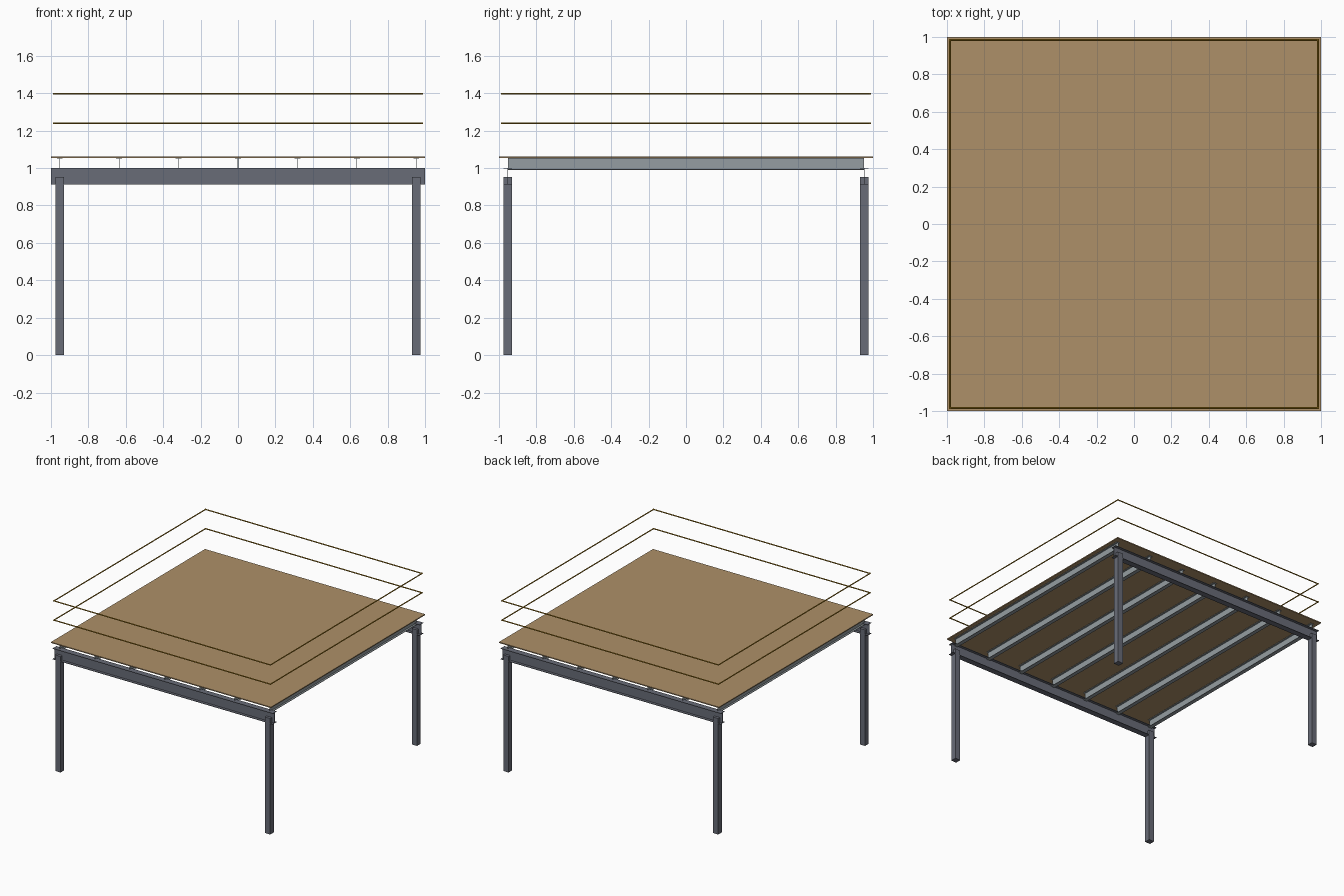
import bpy
import math

cube = bpy.data.objects.get("Cube")
if cube:
    bpy.data.objects.remove(cube, do_unlink=True)


def material(name, rgb):
    m = bpy.data.materials.new(name)
    m.use_nodes = True
    m.diffuse_color = (*rgb, 1)
    m.node_tree.nodes["Principled BSDF"].inputs["Base Color"].default_value = (*rgb, 1)
    return m


dark_steel = material("dark steel", (0.14, 0.15, 0.185))
light_steel = material("light steel", (0.30, 0.34, 0.36))
timber = material("tan timber", (0.42, 0.28, 0.14))
gold = material("dark gold", (0.42, 0.22, 0.01))


def mesh_object(name, verts, faces, mat):
    me = bpy.data.meshes.new(name)
    me.from_pydata(verts, [], faces)
    me.materials.append(mat)
    ob = bpy.data.objects.new(name, me)
    bpy.context.collection.objects.link(ob)
    return ob


def box(name, size, centre, mat):
    verts = [tuple(c + s * d / 2 for c, s, d in zip(centre, size, (i, j, k)))
             for i in (-1, 1) for j in (-1, 1) for k in (-1, 1)]
    faces = [(0, 1, 3, 2), (4, 6, 7, 5), (0, 4, 5, 1),
             (2, 3, 7, 6), (0, 2, 6, 4), (1, 5, 7, 3)]
    return mesh_object(name, verts, faces, mat)


def i_section(name, length, width, height, flange, web, mat):
    """I-shaped bar along x, resting on z = 0."""
    w, t, h = width / 2, web / 2, height
    half = [(w, 0), (w, flange), (t, flange), (t, h - flange), (w, h - flange), (w, h)]
    outline = half + [(-y, z) for y, z in reversed(half)]
    n = len(outline)
    verts = [(x, y, z) for x in (-length / 2, length / 2) for y, z in outline]
    faces = [(i, (i + 1) % n, (i + 1) % n + n, i + n)[::-1] for i in range(n)]
    faces += [tuple(range(n))[::-1], tuple(range(n, 2 * n))]
    return mesh_object(name, verts, faces, mat)


AXIS = 0.953  # grid line of posts and beams

# Posts
for x, side in ((AXIS, "left"), (-AXIS, "right")):
    for y, end in ((-AXIS, "front"), (AXIS, "back")):
        box(f"{end}_{side}_post", (0.048, 0.048, 0.953), (x, y, 0.4765), dark_steel)

# Main beams across the front and back
for y, end in ((-AXIS, "front"), (AXIS, "back")):
    beam = i_section(f"{end}_beam", 2.0, 0.048, 0.09, 0.004, 0.004, dark_steel)
    beam.location = (0, y, 0.911)

# Joists running front to back
for i in range(7):
    joist = i_section(f"joist_{i + 1}", 2 * AXIS, 0.032, 0.065, 0.004, 0.003, light_steel)
    joist.rotation_euler.z = math.pi / 2
    joist.location = (AXIS * (i - 3) / 3, 0, 0.99)

# Deck board
box("deck", (2, 2, 0.008), (0, 0, 1.058), timber)

# Two loops of thin round rail
R = 0.984
for z, level in ((1.24, "lower"), (1.398, "upper")):
    for i, side in enumerate(("left", "back", "right", "front")):
        a = i * math.pi / 2
        bpy.ops.mesh.primitive_cylinder_add(
            vertices=12, radius=0.0045, depth=2 * R + 0.008,
            location=(R * math.cos(a), R * math.sin(a), z),
            rotation=(math.pi / 2, 0, a))
        rail = bpy.context.object
        rail.name = f"{level}_{side}_rail"
        rail.data.materials.append(gold)
        bpy.ops.object.shade_smooth_by_angle()
